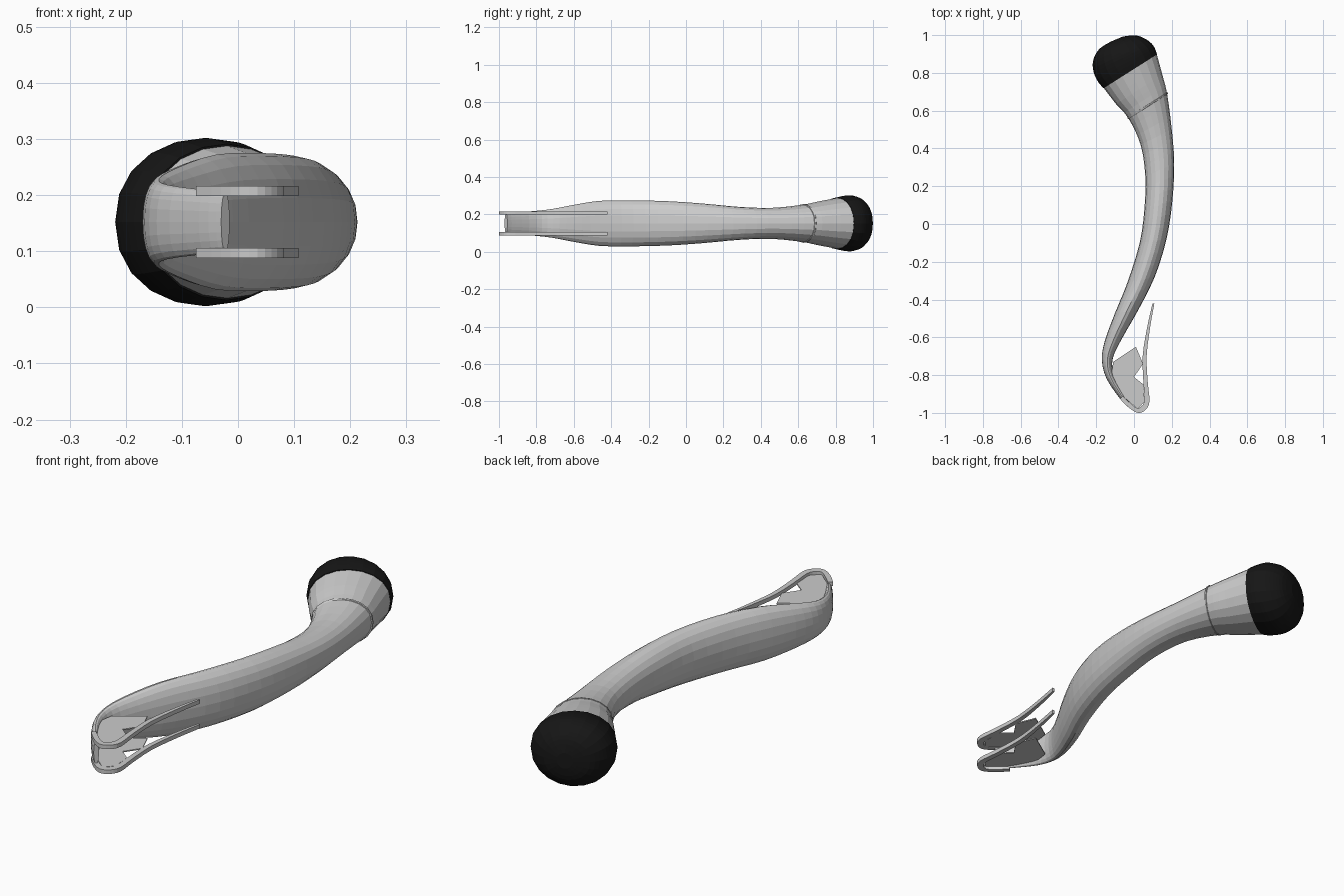
import bpy, bmesh, math
from mathutils import Vector

SIDES = 20
ZC = 0.152

def spline(rows, steps):
    # Catmull-Rom resampling of equal-length rows
    out = []
    n = len(rows)
    for i in range(n - 1):
        p = [rows[max(i - 1, 0)], rows[i], rows[i + 1], rows[min(i + 2, n - 1)]]
        for s in range(steps):
            t = s / steps
            out.append([0.5 * (2 * b + (c - a) * t + (2 * a - 5 * b + 4 * c - d) * t * t
                               + (3 * b - a - 3 * c + d) * t ** 3) for a, b, c, d in zip(*p)])
    return out + [list(rows[-1])]

def finish(bm, name, mat=None):
    bmesh.ops.recalc_face_normals(bm, faces=bm.faces)
    me = bpy.data.meshes.new(name)
    bm.to_mesh(me)
    bm.free()
    ob = bpy.data.objects.new(name, me)
    bpy.context.collection.objects.link(ob)
    if mat:
        me.materials.append(mat)
    return ob

def loft(name, rows, mat=None, cap_start=True):
    # row: left x, left y, right x, right y, half height
    bm = bmesh.new()
    rings = []
    for lx, ly, rx, ry, h in rows:
        mid = Vector(((lx + rx) / 2, (ly + ry) / 2, ZC))
        half = Vector(((rx - lx) / 2, (ry - ly) / 2, 0))
        ring = []
        for k in range(SIDES):
            a = 2 * math.pi * k / SIDES
            c, s = math.cos(a), math.sin(a)
            ring.append(bm.verts.new(mid + half * c + Vector((0, 0, h * math.copysign(abs(s) ** 0.9, s)))))
        rings.append(ring)
    for a, b in zip(rings, rings[1:]):
        for k in range(SIDES):
            j = (k + 1) % SIDES
            bm.faces.new((a[k], a[j], b[j], b[k]))
    if cap_start:
        bm.faces.new(rings[0])
    bm.faces.new(rings[-1])
    return finish(bm, name, mat)

def plate(name, outline, z, thick):
    bm = bmesh.new()
    f = bm.faces.new([bm.verts.new((x, y, z - thick / 2)) for x, y in outline])
    ext = bmesh.ops.extrude_face_region(bm, geom=[f])
    for v in ext["geom"]:
        if isinstance(v, bmesh.types.BMVert):
            v.co.z += thick
    return finish(bm, name)

black = bpy.data.materials.new("black_rubber")
black.diffuse_color = (0.008, 0.008, 0.008, 1)

# Curved handle, ending in a crescent wall around the open front
body = [
    (-0.16, 0.72, 0.12, 0.90, 0.136),
    (-0.095, 0.635, 0.15, 0.79, 0.118),
    (-0.03, 0.56, 0.175, 0.69, 0.100),
    (0.035, 0.42, 0.20, 0.50, 0.083),
    (0.06, 0.25, 0.213, 0.32, 0.088),
    (0.055, 0.08, 0.203, 0.12, 0.105),
    (0.03, -0.10, 0.172, -0.08, 0.118),
    (-0.035, -0.31, 0.11, -0.28, 0.123),
    (-0.10, -0.47, 0.02, -0.46, 0.120),
    (-0.155, -0.62, -0.06, -0.60, 0.097),
    (-0.17, -0.72, -0.112, -0.71, 0.077),
    (-0.145, -0.82, -0.105, -0.80, 0.066),
    (-0.07, -0.93, -0.045, -0.91, 0.057),
    (-0.03, -0.97, -0.015, -0.955, 0.053),
]
loft("handle_body", spline(body, 3))

# Rounded black end cap
cap = [
    (-0.162, 0.718, 0.122, 0.898, 0.139),
    (-0.198, 0.765, 0.108, 0.935, 0.148),
    (-0.218, 0.825, 0.085, 0.963, 0.148),
    (-0.212, 0.880, 0.045, 0.988, 0.128),
    (-0.180, 0.930, 0.000, 0.999, 0.090),
    (-0.120, 0.967, -0.060, 0.992, 0.035),
]
loft("end_cap", spline(cap, 3), black)

# Raised seam ring around the rear flare
seam = [(-0.033, 0.565, 0.176, 0.697, 0.1015), (-0.036, 0.564, 0.179, 0.696, 0.104),
        (-0.032, 0.558, 0.180, 0.689, 0.102), (-0.028, 0.555, 0.176, 0.687, 0.099)]
loft("seam_ring", seam)

# Upper and lower rails and tip plates of the open front
outer = spline([(0.108, -0.42), (0.085, -0.55), (0.067, -0.70), (0.073, -0.84), (0.082, -0.94),
                (0.06, -0.985), (0.02, -1.0), (-0.03, -0.97), (-0.075, -0.925)], 3)
inner = spline([(0.098, -0.42), (0.069, -0.55), (0.046, -0.70), (0.050, -0.84), (0.056, -0.93),
                (0.042, -0.962), (0.018, -0.975), (-0.018, -0.95), (-0.06, -0.91)], 3)
tip = [(0.01, -0.65), (0.048, -0.74), (0.0, -0.81), (0.05, -0.85), (0.056, -0.94),
       (0.02, -0.98), (-0.05, -0.92), (-0.12, -0.80), (-0.11, -0.73)]
for label, sign in (("upper", 1), ("lower", -1)):
    plate(label + "_rail", outer + inner[::-1], ZC + sign * 0.055, 0.018)
    plate(label + "_tip_plate", tip, ZC + sign * 0.049, 0.005)
